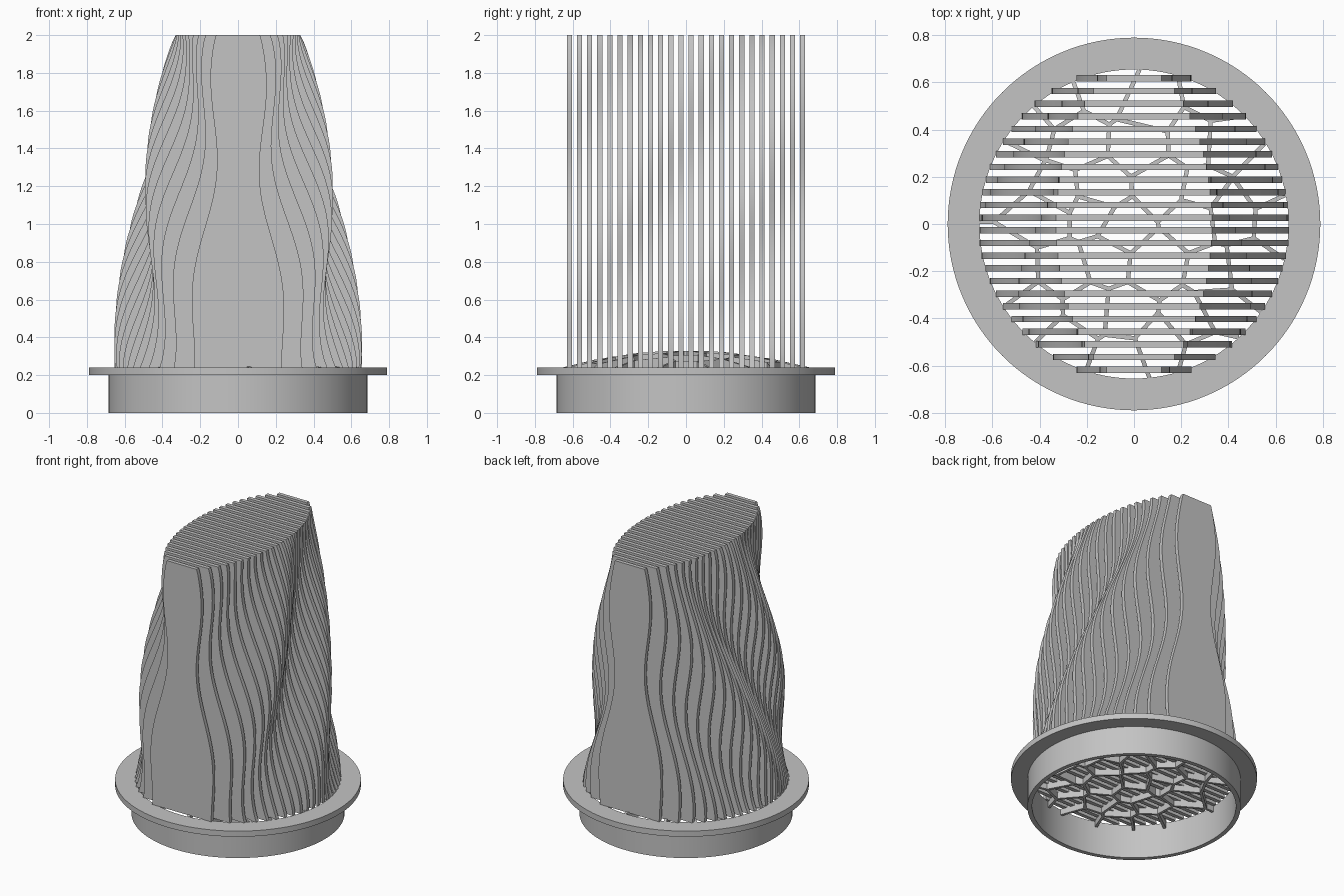
import bpy, bmesh, math, random
from mathutils import Vector

cube = bpy.data.objects.get("Cube")
if cube:
    bpy.data.objects.remove(cube, do_unlink=True)

RADIUS, DEPTH = 0.655, 0.66      # opening radius, half depth of the slat stack
BASE, TOP = 0.24, 2.0            # slat bottom and top
TOP_HALF = 0.33                  # half width of the middle slats at the top
SLATS, PITCH, THICK = 24, 0.0537, 0.027

grey = bpy.data.materials.new("plain grey")
grey.use_nodes = True
grey.diffuse_color = (0.55, 0.55, 0.55, 1)
grey.node_tree.nodes["Principled BSDF"].inputs["Base Color"].default_value = grey.diffuse_color


def finish(name, bm):
    """Turn a bmesh into a shaded object."""
    bmesh.ops.recalc_face_normals(bm, faces=bm.faces)
    mesh = bpy.data.meshes.new(name)
    bm.to_mesh(mesh)
    bm.free()
    mesh.materials.append(grey)
    obj = bpy.data.objects.new(name, mesh)
    bpy.context.collection.objects.link(obj)
    bpy.ops.object.select_all(action='DESELECT')
    obj.select_set(True)
    bpy.context.view_layer.objects.active = obj
    bpy.ops.object.shade_smooth_by_angle(angle=math.radians(30))
    return obj


def ring(name, inner, outer, low, high, steps=128):
    """Rectangular section turned about the z axis."""
    bm = bmesh.new()
    section = [(inner, low), (outer, low), (outer, high), (inner, high)]
    rows = []
    for i in range(steps):
        a = math.tau * i / steps
        rows.append([bm.verts.new((r * math.cos(a), r * math.sin(a), z)) for r, z in section])
    for i in range(steps):
        a, b = rows[i], rows[(i + 1) % steps]
        for k in range(4):
            n = (k + 1) % 4
            bm.faces.new((a[k], b[k], b[n], a[n]))
    return finish(name, bm)


def half_width(y, z, shift):
    """Circle at the base easing to an ellipse, with a diagonal ripple."""
    t = (z - BASE) / (TOP - BASE)
    e = math.sqrt(max(0, 1 - (y / DEPTH) ** 2))
    fade = max(0, math.sin(math.pi * t)) ** 0.7
    wave = math.cos(math.tau * ((z - 0.95 - shift) / 1.4 - (y + 0.43) / 0.64))
    return e * (RADIUS + (TOP_HALF - RADIUS) * t) + 0.078 * (0.5 + 0.5 * e) * fade * wave


def slat(index, steps=48):
    """Upright board with rippled side edges."""
    y = (index - (SLATS - 1) / 2) * PITCH
    bm = bmesh.new()
    rows = []
    for i in range(steps + 1):
        z = BASE + (TOP - BASE) * i / steps
        left, right = half_width(y, z, 0.06), half_width(y, z, 0)
        corners = [(-left, -1), (right, -1), (right, 1), (-left, 1)]
        rows.append([bm.verts.new((x, y + s * THICK / 2, z)) for x, s in corners])
    for a, b in zip(rows, rows[1:]):
        for k in range(4):
            n = (k + 1) % 4
            bm.faces.new((a[k], a[n], b[n], b[k]))
    bm.faces.new(rows[0])
    bm.faces.new(rows[-1])
    finish(f"slat_{index + 1}", bm)


def clip(poly, mid, normal, tag):
    """Keep the part of a tagged polygon on the near side of a line."""
    out = []
    for i, (p, edge) in enumerate(poly):
        q = poly[(i + 1) % len(poly)][0]
        dp, dq = (p - mid).dot(normal), (q - mid).dot(normal)
        if dp <= 0:
            out.append((p, edge))
        if (dp <= 0) != (dq <= 0):
            cut = p.lerp(q, dp / (dp - dq))
            out.append((cut, tag if dp <= 0 else edge))
    return out


def cell_grid():
    """Domed lattice of irregular cells inside the opening."""
    random.seed(4)
    seeds = []
    for row in range(-4, 5):
        for col in range(-4, 5):
            p = Vector((0.205 * (col + 0.5 * (row % 2)), 0.178 * row))
            p += Vector((random.uniform(-0.055, 0.055), random.uniform(-0.055, 0.055)))
            if p.length < RADIUS:
                seeds.append(p)
    rim = [(Vector((math.cos(a), math.sin(a))) * RADIUS, -1)
           for a in (math.tau * i / 64 for i in range(64))]
    bm = bmesh.new()
    for i, s in enumerate(seeds):
        poly = rim
        for j, o in enumerate(seeds):
            if j != i:
                poly = clip(poly, (s + o) / 2, o - s, j)
        for k, (p, edge) in enumerate(poly):
            q = poly[(k + 1) % len(poly)][0]
            if edge > i and (q - p).length > 0.004:
                add_wall(bm, p, q)
    finish("cell_grid", bm)


def add_wall(bm, p, q):
    """One thin lattice wall, its top following the dome."""
    side = (q - p).normalized().orthogonal() * 0.009
    low, high = [], []
    for c, s in ((p, side), (q, side), (q, -side), (p, -side)):
        x, y = c + s
        dome = BASE + 0.09 * max(0, 1 - (c.length / RADIUS) ** 2)
        low.append(bm.verts.new((x, y, 0.2)))
        high.append(bm.verts.new((x, y, dome)))
    bm.faces.new(low)
    bm.faces.new(high)
    for k in range(4):
        n = (k + 1) % 4
        bm.faces.new((low[k], low[n], high[n], high[k]))


# Base collar and its flange
ring("base_collar", RADIUS, 0.685, 0, 0.2)
ring("flange", RADIUS, 0.79, 0.2, BASE)

# Lattice in the opening, then the stack of slats
cell_grid()
for n in range(SLATS):
    slat(n)
